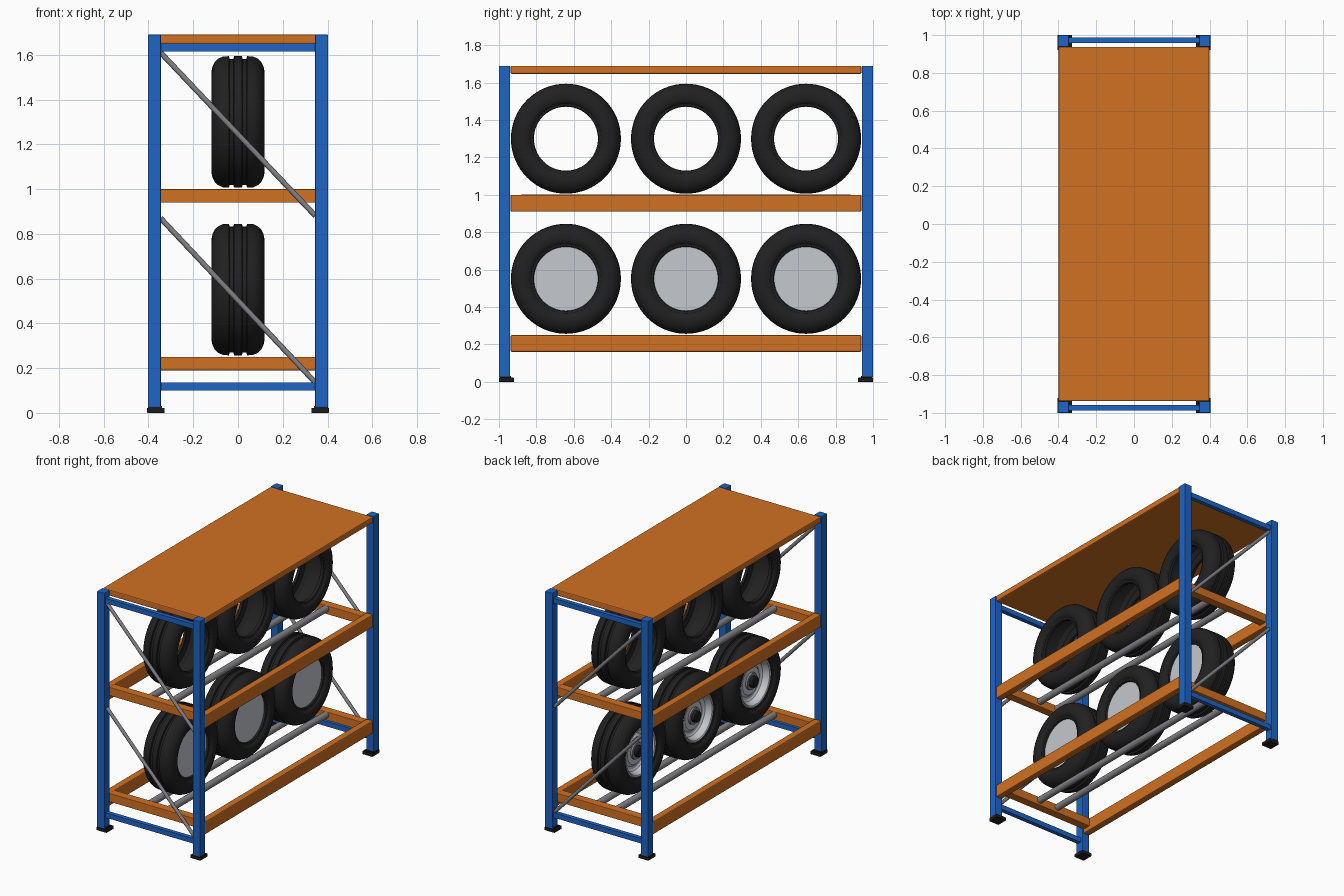
import bpy, bmesh, math
from mathutils import Vector, Matrix

if "Cube" in bpy.data.objects:
    bpy.data.objects.remove(bpy.data.objects["Cube"])


def mat(name, rgb):
    m = bpy.data.materials.new(name)
    m.diffuse_color = (*rgb, 1)
    m.use_nodes = True
    m.node_tree.nodes["Principled BSDF"].inputs["Base Color"].default_value = m.diffuse_color
    return m


BLUE = mat("blue_paint", (0.013, 0.13, 0.56))
ORANGE = mat("orange_paint", (0.64, 0.165, 0.016))
STEEL = mat("grey_steel", (0.23, 0.23, 0.245))
SILVER = mat("silver", (0.56, 0.58, 0.61))
RUBBER = mat("black_rubber", (0.015, 0.015, 0.015))
PLASTIC = mat("black_plastic", (0.012, 0.012, 0.012))


def finish(name, bm, material, smooth=False):
    bmesh.ops.recalc_face_normals(bm, faces=bm.faces)
    me = bpy.data.meshes.new(name)
    bm.to_mesh(me)
    bm.free()
    me.materials.append(material)
    ob = bpy.data.objects.new(name, me)
    bpy.context.collection.objects.link(ob)
    if smooth:
        bpy.context.view_layer.objects.active = ob
        ob.select_set(True)
        bpy.ops.object.shade_smooth_by_angle(angle=math.radians(32))
        ob.select_set(False)
    return ob


def box(name, lo, hi, material, bevel=0.0):
    """Box between two opposite corners."""
    lo, hi = Vector(lo), Vector(hi)
    bm = bmesh.new()
    bmesh.ops.create_cube(bm, size=1)
    for v in bm.verts:
        v.co = (lo + hi) / 2 + v.co * (hi - lo)
    if bevel:
        bmesh.ops.bevel(bm, geom=bm.edges[:], offset=bevel, segments=2,
                        profile=0.5, affect='EDGES')
    return finish(name, bm, material)


def mirrored_box(name, x, y, z, material, bevel=0.0, sx=(1,), sy=(1,)):
    """Boxes from (min, max) ranges, repeated by sign on x and y."""
    for i in sx:
        for j in sy:
            xs, ys = sorted(i * v for v in x), sorted(j * v for v in y)
            box(name, (xs[0], ys[0], z[0]), (xs[1], ys[1], z[1]), material, bevel)


def rod(name, a, b, r, material, sides=16):
    a, b = Vector(a), Vector(b)
    d = b - a
    bm = bmesh.new()
    rot = d.to_track_quat('Z', 'Y').to_matrix().to_4x4()
    bmesh.ops.create_cone(bm, cap_ends=True, segments=sides, radius1=r, radius2=r,
                          depth=d.length, matrix=Matrix.Translation((a + b) / 2) @ rot)
    return finish(name, bm, material, True)


def lathe(name, profile, material, centre, closed=False, sides=64):
    """Turn an (x, radius) profile around the x axis."""
    bm = bmesh.new()
    rings = []
    for x, r in profile:
        if r == 0:
            rings.append([bm.verts.new((x, 0, 0))] * sides)
        else:
            rings.append([bm.verts.new((x, r * math.cos(2 * math.pi * k / sides),
                                        r * math.sin(2 * math.pi * k / sides)))
                          for k in range(sides)])
    pairs = list(zip(rings, rings[1:]))
    if closed:
        pairs.append((rings[-1], rings[0]))
    for p, q in pairs:
        for k in range(sides):
            n = (k + 1) % sides
            loop = list(dict.fromkeys((p[k], p[n], q[n], q[k])))
            bm.faces.new(loop)
    bmesh.ops.translate(bm, verts=bm.verts, vec=centre)
    return finish(name, bm, material, True)


BOTH = (-1, 1)

# Uprights and feet
mirrored_box("post", (0.345, 0.402), (0.94, 1.0), (0.025, 1.69), BLUE, 0.003, BOTH, BOTH)
mirrored_box("foot_plate", (0.328, 0.406), (0.92, 1.0), (0.0, 0.022), PLASTIC, 0.002, BOTH, BOTH)
mirrored_box("foot_neck", (0.34, 0.402), (0.935, 0.998), (0.02, 0.03), PLASTIC, 0, BOTH, BOTH)

# End frame rails and diagonal braces
for z in ((0.10, 0.135), (1.615, 1.65)):
    mirrored_box("end_rail", (-0.346, 0.346), (0.957, 0.987), z, BLUE, 0, sy=BOTH)
for y in (-0.97, 0.97):
    for top, low in ((1.61, 0.88), (0.87, 0.135)):
        rod("brace", (-0.346, y, top), (0.346, y, low), 0.012, STEEL, 12)

# Shelf levels: long beams, end beams and support tubes
for z in (0.25, 1.0):
    mirrored_box("long_beam", (0.35, 0.4), (-0.938, 0.938), (z - 0.09, z), ORANGE, 0.007, BOTH)
    mirrored_box("end_beam", (-0.352, 0.352), (0.875, 0.935), (z - 0.06, z), ORANGE, 0.003, sy=BOTH)
    for x in (-0.075, 0.075):
        rod("support_tube", (x, -0.88, z - 0.022), (x, 0.88, z - 0.022), 0.023, STEEL, 20)

# Roof panel
box("top_panel", (-0.4, -0.938, 1.647), (0.4, 0.938, 1.69), ORANGE, 0.007)

# Tyre half section: grooved tread, shoulder, sidewall, bead
half = [(0.018, 0.294), (0.020, 0.281), (0.038, 0.281), (0.040, 0.294), (0.068, 0.292),
        (0.088, 0.283), (0.104, 0.268), (0.114, 0.248), (0.118, 0.228), (0.116, 0.208),
        (0.110, 0.193), (0.102, 0.187), (0.098, 0.174), (0.092, 0.171)]
# Inner liner
liner = [(0.078, 0.172), (0.080, 0.190), (0.092, 0.215), (0.088, 0.242), (0.065, 0.262),
         (0.020, 0.268)]
right = half + liner
tyre = right + [(-x, r) for x, r in reversed(right)]

# Wheel: flat cover on one side, open dish on the other
wheel = [(0.085, 0), (0.085, 0.1715), (-0.094, 0.1715), (-0.098, 0.165), (-0.094, 0.157),
         (-0.080, 0.150), (-0.050, 0.142), (-0.042, 0.130), (-0.042, 0.112),
         (-0.058, 0.095), (-0.058, 0.0)]
hub_ring = [(-0.055, 0.060), (-0.070, 0.057), (-0.070, 0.0)]
hub_cap = [(-0.068, 0.040), (-0.092, 0.038), (-0.098, 0.030), (-0.098, 0.0)]

for y in (-0.642, 0, 0.642):
    for z in (0.551, 1.30):
        lathe("tyre", tyre, RUBBER, (0, y, z), closed=True)
    c = (0, y, 0.551)
    lathe("wheel_disc", wheel, SILVER, c)
    lathe("hub_ring", hub_ring, STEEL, c, sides=32)
    lathe("hub_cap", hub_cap, PLASTIC, c, sides=32)
